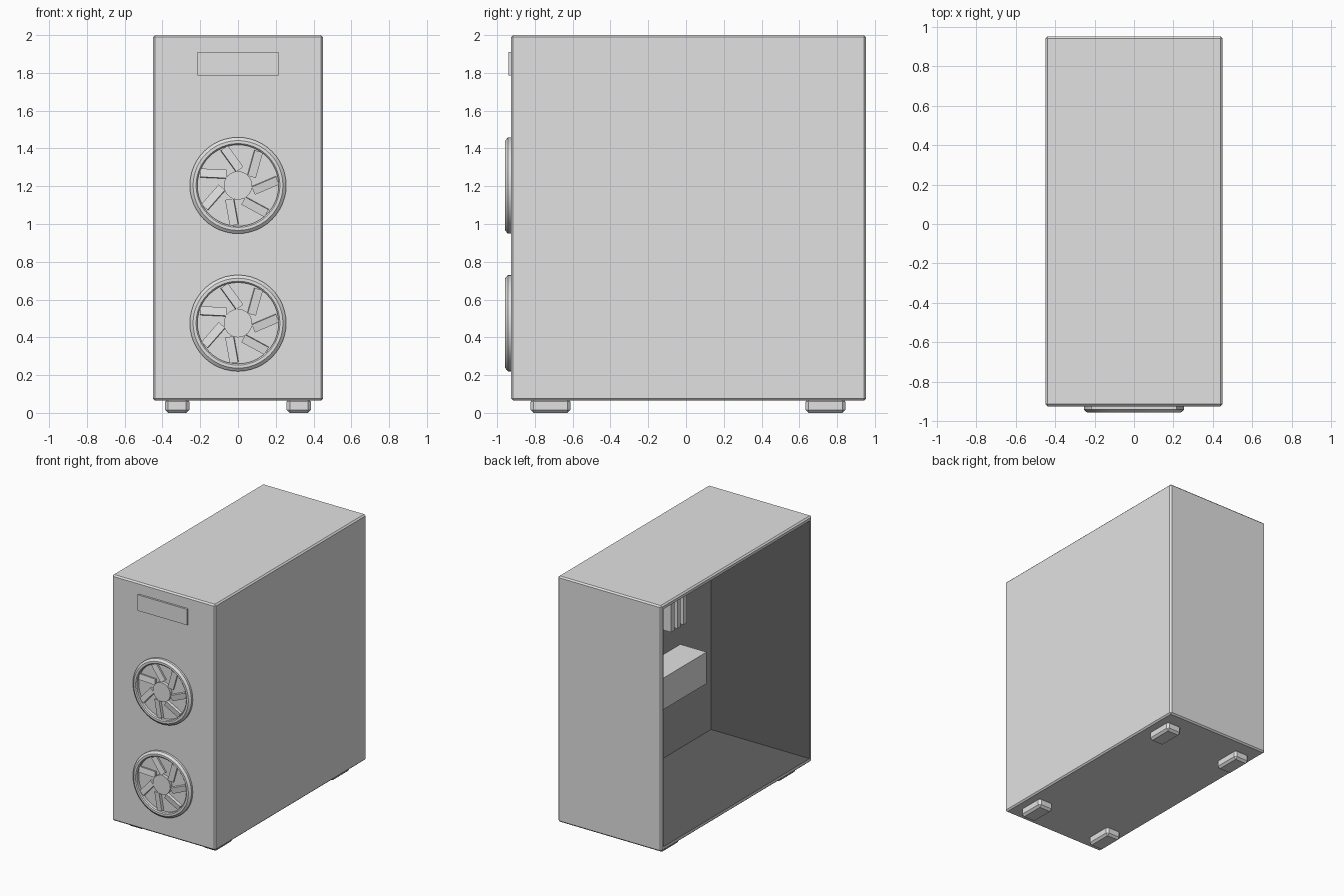
import bpy, bmesh
from math import pi, radians, sin, cos
from mathutils import Matrix, Vector

cube = bpy.data.objects.get("Cube")
if cube:
    bpy.data.objects.remove(cube, do_unlink=True)


def material(name, level):
    mat = bpy.data.materials.new(name)
    colour = (level, level, level, 1)
    mat.use_nodes = True
    mat.diffuse_color = colour
    mat.node_tree.nodes["Principled BSDF"].inputs["Base Color"].default_value = colour
    return mat


light_grey = material("light_grey", 0.755)
dark_grey = material("dark_grey", 0.125)
mid_grey = material("mid_grey", 0.36)


def finish(name, bm, smooth=False, materials=(light_grey,)):
    bmesh.ops.recalc_face_normals(bm, faces=bm.faces)
    mesh = bpy.data.meshes.new(name)
    bm.to_mesh(mesh)
    bm.free()
    for mat in materials:
        mesh.materials.append(mat)
    obj = bpy.data.objects.new(name, mesh)
    bpy.context.collection.objects.link(obj)
    if smooth:
        bpy.ops.object.select_all(action="DESELECT")
        obj.select_set(True)
        bpy.context.view_layer.objects.active = obj
        bpy.ops.object.shade_smooth_by_angle(angle=radians(30))


def add_box(bm, low, high, bevel=0.0):
    low, high = Vector(low), Vector(high)
    place = Matrix.Translation((low + high) / 2) @ Matrix.Diagonal((*(high - low), 1))
    bmesh.ops.create_cube(bm, size=1, matrix=place)
    if bevel:
        bmesh.ops.bevel(bm, geom=bm.edges[:], offset=bevel, segments=1, affect="EDGES")


def box(name, low, high, bevel=0.0, mat=light_grey):
    bm = bmesh.new()
    add_box(bm, low, high, bevel)
    finish(name, bm, materials=(mat,))


# Case: chamfered shell hollowed out through its open side
bm = bmesh.new()
add_box(bm, (-0.45, -0.926, 0.065), (0.45, 0.953, 2.0), 0.011)
side = min(bm.faces, key=lambda f: f.calc_center_median().x)
bmesh.ops.inset_individual(bm, faces=[side], thickness=0.03)
new = bmesh.ops.extrude_face_region(bm, geom=[side])["geom"]
if side.is_valid:
    bm.faces.remove(side)
deep_verts = [g for g in new if isinstance(g, bmesh.types.BMVert)]
bmesh.ops.translate(bm, vec=(0.858, 0, 0), verts=deep_verts)
# Dark lining, with a lighter tray on the far wall
for face in {f for v in deep_verts for f in v.link_faces}:
    face.material_index = 2 if face.calc_center_median().x > 0.3 else 1
finish("case", bm, materials=(light_grey, dark_grey, mid_grey))

# Feet
for end, y in (("front", -0.717), ("back", 0.738)):
    for hand, x in (("left", 0.322), ("right", -0.322)):
        box(f"{end}_{hand}_foot", (x - 0.064, y - 0.106, 0), (x + 0.064, y + 0.106, 0.075), 0.016)

# Drive bay cover
box("drive_cover", (-0.215, -0.941, 1.785), (0.215, -0.92, 1.91))


def fan(name, z):
    centre = Matrix.Translation((0, 0, z))
    # Frame ring, spun around the fan axis
    bm = bmesh.new()
    profile = [(0.215, -0.92), (0.215, -0.95), (0.222, -0.957),
               (0.238, -0.957), (0.255, -0.943), (0.255, -0.92)]
    verts = [bm.verts.new((r, y, 0)) for r, y in profile]
    edges = [bm.edges.new((verts[i - 1], verts[i])) for i in range(len(verts))]
    bmesh.ops.spin(bm, geom=verts + edges, cent=(0, 0, 0), axis=(0, 1, 0),
                   angle=2 * pi, steps=48, use_merge=True)
    bmesh.ops.remove_doubles(bm, verts=bm.verts, dist=0.0001)
    bm.transform(centre)
    finish(name + "_ring", bm, True)
    # Hub
    bm = bmesh.new()
    bmesh.ops.create_cone(bm, cap_ends=True, segments=32, radius1=0.075, radius2=0.075, depth=0.03,
                          matrix=centre @ Matrix.Translation((0, -0.935, 0)) @ Matrix.Rotation(pi / 2, 4, "X"))
    finish(name + "_hub", bm, True)
    # Seven swept, slightly pitched blades
    bm = bmesh.new()
    for i in range(7):
        a = 2 * pi * i / 7
        place = (centre @ Matrix.Translation((0.145 * cos(a), -0.935, 0.145 * sin(a)))
                 @ Matrix.Rotation(-a - radians(23), 4, "Y")
                 @ Matrix.Rotation(radians(8), 4, "X")
                 @ Matrix.Diagonal((0.14, 0.022, 0.045, 1)))
        bmesh.ops.create_cube(bm, size=1, matrix=place)
    finish(name + "_blades", bm)


fan("upper_fan", 1.204)
fan("lower_fan", 0.475)

# Interior: main board, expansion card and memory sticks
box("main_board", (0.385, -0.26, 0.45), (0.415, 0.85, 1.75), mat=mid_grey)
box("expansion_card", (0.18, -0.513, 0.665), (0.415, 0.8, 0.913))
for i in range(3):
    y = -0.295 + 0.077 * i
    box(f"memory_stick_{i + 1}", (0.2, y, 1.22), (0.39, y + 0.04, 1.65))
